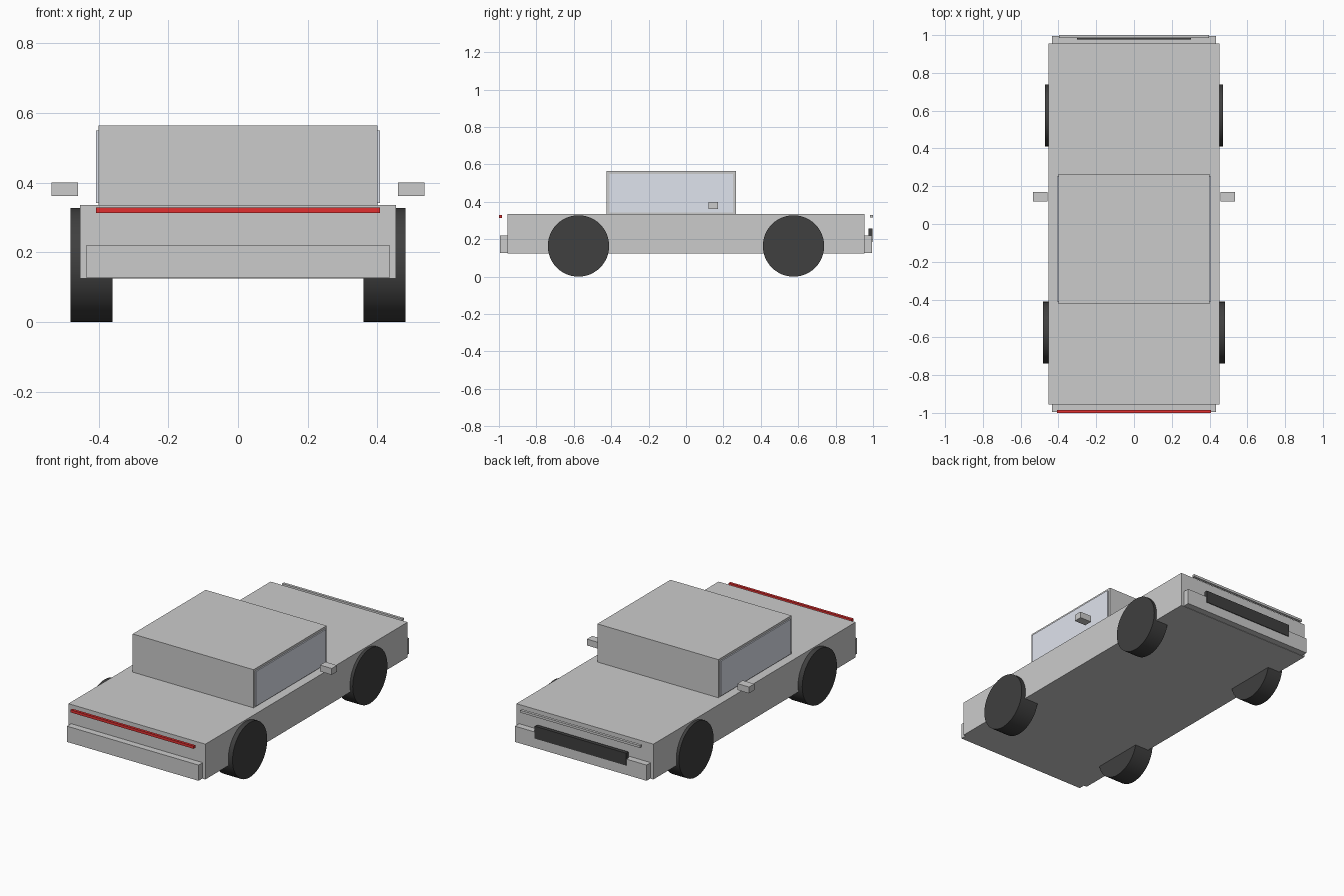
import bpy
from math import pi

if "Cube" in bpy.data.objects:
    bpy.data.objects.remove(bpy.data.objects["Cube"])


def material(name, rgb):
    m = bpy.data.materials.new(name)
    m.diffuse_color = (*rgb, 1)
    m.use_nodes = True
    m.node_tree.nodes["Principled BSDF"].inputs["Base Color"].default_value = m.diffuse_color
    return m


rubber = material("dark_rubber", (0.05, 0.05, 0.05))
red = material("red_light", (0.75, 0.03, 0.03))
glass = material("pale_glass", (0.74, 0.77, 0.85))


def box(name, x, y, z, mat=None):
    """Box from (min, max) ranges on each axis."""
    bpy.ops.mesh.primitive_cube_add(size=1, location=[(a + b) / 2 for a, b in (x, y, z)])
    o = bpy.context.object
    o.name = name
    o.scale = [b - a for a, b in (x, y, z)]
    bpy.ops.object.transform_apply(location=False, rotation=False, scale=True)
    if mat:
        o.data.materials.append(mat)
    return o


def wheel(name, x, y, width):
    r = 0.164
    bpy.ops.mesh.primitive_cylinder_add(vertices=48, radius=r, depth=width,
                                        location=(x, y, r), rotation=(0, pi / 2, 0))
    o = bpy.context.object
    o.name = name
    o.data.materials.append(rubber)
    bpy.ops.object.shade_smooth_by_angle()


# Main body and cabin
box("body", (-0.453, 0.453), (-0.955, 0.955), (0.125, 0.336))
box("cabin", (-0.4, 0.4), (-0.424, 0.266), (0.336, 0.564))

# Bumpers
box("front_bumper", (-0.435, 0.435), (-0.994, -0.95), (0.127, 0.221))
box("rear_bumper", (-0.435, 0.435), (0.95, 0.994), (0.127, 0.221))

# Light strips and dark panel, standing just off the body ends
box("red_light_strip", (-0.407, 0.407), (-1.0, -0.984), (0.313, 0.329), red)
box("pale_light_strip", (-0.397, 0.397), (0.984, 1.0), (0.315, 0.329))
box("dark_panel", (-0.302, 0.302), (0.976, 0.998), (0.184, 0.258), rubber)

# Paired parts: windows, mirrors, wheels
for side, s in (("left", -1), ("right", 1)):
    box(side + "_window", sorted((s * 0.395, s * 0.407)), (-0.41, 0.252), (0.342, 0.55), glass)
    box(side + "_mirror", sorted((s * 0.459, s * 0.536)), (0.12, 0.17), (0.362, 0.4))
    wheel(side + "_front_wheel", s * 0.421, -0.575, 0.12)
    wheel(side + "_rear_wheel", s * 0.421, 0.575, 0.1)
